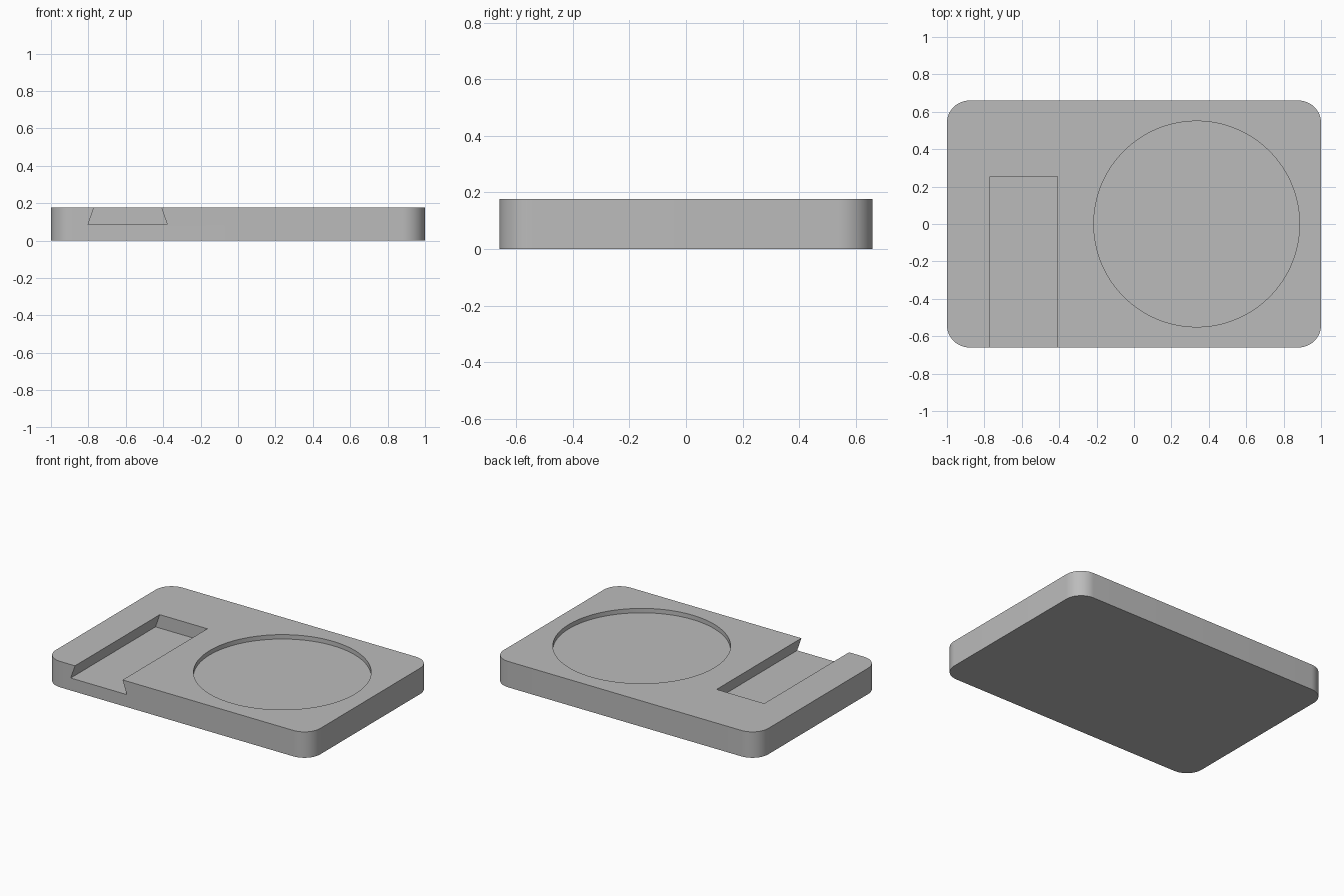
import bpy
import math

HEIGHT = 0.177
HALF_X, HALF_Y = 1.0, 0.66
CORNER = 0.12

cube = bpy.data.objects.get("Cube")
if cube:
    bpy.data.objects.remove(cube, do_unlink=True)

grey = bpy.data.materials.new("plain_grey")
grey.use_nodes = True
colour = (0.5, 0.5, 0.5, 1)
grey.diffuse_color = colour
grey.node_tree.nodes["Principled BSDF"].inputs["Base Color"].default_value = colour


def prism(name, outline, offset):
    """Closed solid from a 3D outline swept along an offset."""
    n = len(outline)
    verts = outline + [tuple(a + b for a, b in zip(p, offset)) for p in outline]
    faces = [list(range(n))[::-1], list(range(n, 2 * n))]
    faces += [[i, (i + 1) % n, (i + 1) % n + n, i + n] for i in range(n)]
    mesh = bpy.data.meshes.new(name)
    mesh.from_pydata(verts, [], faces)
    mesh.materials.append(grey)
    obj = bpy.data.objects.new(name, mesh)
    bpy.context.collection.objects.link(obj)
    return obj


def arc(cx, cy, z, radius, start, end, steps):
    angles = [math.radians(start + (end - start) * i / steps) for i in range(steps + 1)]
    return [(cx + radius * math.cos(a), cy + radius * math.sin(a), z) for a in angles]


# Rounded rectangular tray
outline = []
for k, (sx, sy) in enumerate([(1, 1), (-1, 1), (-1, -1), (1, -1)]):
    outline += arc(sx * (HALF_X - CORNER), sy * (HALF_Y - CORNER), 0,
                   CORNER, 90 * k, 90 * k + 90, 16)
tray = prism("tray_base", outline, (0, 0, HEIGHT))

# Shallow round recess
recess = prism("round_recess_cutter",
               arc(0.335, 0, HEIGHT - 0.03, 0.55, 0, 360, 128)[:-1], (0, 0, 0.1))

# Dovetail slot open at the front; its sides lean inward towards the top
mid, floor, low, high = -0.59, 0.085, 0.212, 0.18
rise = 0.02
top = high - rise * (low - high) / (HEIGHT - floor)
profile = [(mid - low, floor), (mid + low, floor),
           (mid + top, HEIGHT + rise), (mid - top, HEIGHT + rise)]
slot = prism("dovetail_slot_cutter", [(x, 0.255, z) for x, z in profile], (0, -1, 0))
slot.data.flip_normals()

for obj in (recess, slot):
    bpy.context.view_layer.objects.active = obj
    bpy.ops.object.select_all(action="DESELECT")
    obj.select_set(True)
    bpy.ops.object.mode_set(mode="EDIT")
    bpy.ops.mesh.select_all(action="SELECT")
    bpy.ops.mesh.normals_make_consistent(inside=False)
    bpy.ops.object.mode_set(mode="OBJECT")

# Cut both recesses, then discard the cutters
bpy.ops.object.select_all(action="DESELECT")
tray.select_set(True)
bpy.context.view_layer.objects.active = tray
for cutter in (recess, slot):
    mod = tray.modifiers.new(cutter.name, "BOOLEAN")
    mod.operation = "DIFFERENCE"
    mod.solver = "EXACT"
    mod.object = cutter
    bpy.ops.object.modifier_apply(modifier=mod.name)
    bpy.data.objects.remove(cutter, do_unlink=True)
bpy.ops.object.shade_smooth_by_angle(angle=math.radians(30))
